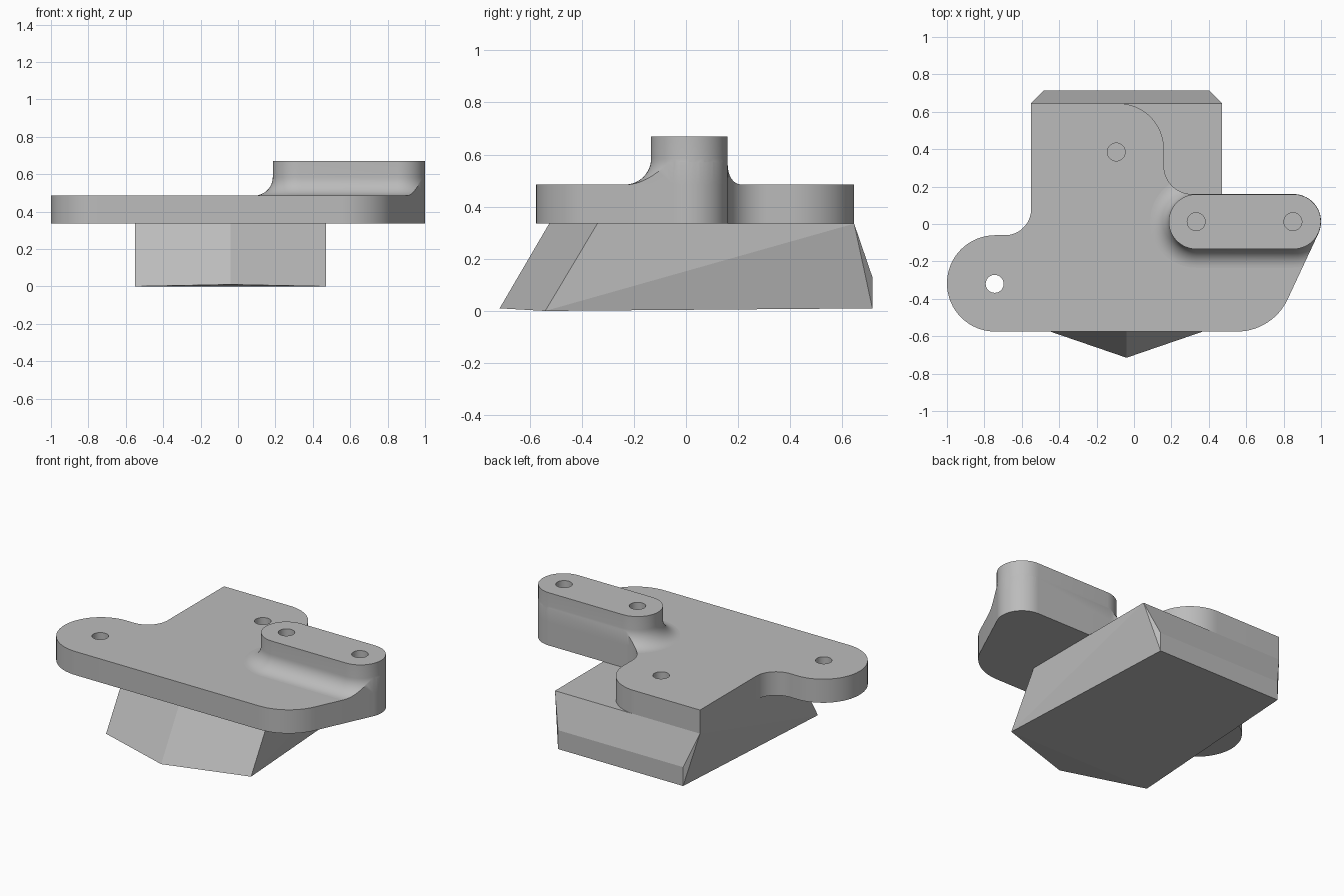
import bpy
import bmesh
from math import sin, cos, pi, radians

cube = bpy.data.objects.get("Cube")
if cube:
    bpy.data.objects.remove(cube, do_unlink=True)

# One plain grey for the whole casting
GREY = (0.5, 0.5, 0.5, 1.0)
grey = bpy.data.materials.new("plain_grey")
grey.use_nodes = True
grey.diffuse_color = GREY
grey.node_tree.nodes["Principled BSDF"].inputs["Base Color"].default_value = GREY

BLOCK_TOP, PLATE_TOP, BOSS_TOP = 0.335, 0.485, 0.67
FILLET = 0.1
BOSS_LEFT, BOSS_RIGHT, BOSS_Y, BOSS_R = 0.3325, 0.8525, 0.0125, 0.1475
HOLE_R = 0.048


def arc(cx, cy, r, start, end, steps=20):
    """Points on an arc, angles in degrees."""
    angles = [radians(start + (end - start) * i / steps) for i in range(steps + 1)]
    return [(cx + r * cos(a), cy + r * sin(a)) for a in angles]


def make_object(name, bm):
    bmesh.ops.recalc_face_normals(bm, faces=bm.faces)
    mesh = bpy.data.meshes.new(name)
    bm.to_mesh(mesh)
    bm.free()
    obj = bpy.data.objects.new(name, mesh)
    obj.data.materials.append(grey)
    bpy.context.collection.objects.link(obj)
    return obj


def loft(name, loops):
    """Skin a stack of (outline, height) loops and cap both ends."""
    bm = bmesh.new()
    rings = [[bm.verts.new((x, y, z)) for x, y in pts] for pts, z in loops]
    n = len(rings[0])
    for low, high in zip(rings, rings[1:]):
        for i in range(n):
            j = (i + 1) % n
            bm.faces.new((low[i], low[j], high[j], high[i]))
    bm.faces.new(rings[0][::-1])
    bm.faces.new(rings[-1])
    return make_object(name, bm)


def select_only(obj):
    bpy.ops.object.select_all(action='DESELECT')
    obj.select_set(True)
    bpy.context.view_layer.objects.active = obj


def boolean(obj, cutter, operation):
    cutter.hide_render = True
    mod = obj.modifiers.new("cut", 'BOOLEAN')
    mod.object, mod.operation, mod.solver = cutter, operation, 'EXACT'
    select_only(obj)
    bpy.ops.object.modifier_apply(modifier=mod.name)
    bpy.data.objects.remove(cutter, do_unlink=True)


def drill(obj, x, y):
    ring = arc(x, y, HOLE_R, 0, 360, 32)[:-1]
    boolean(obj, loft("drill", [(ring, 0.2), (ring, 0.9)]), 'DIFFERENCE')


def smooth(obj):
    select_only(obj)
    bpy.ops.object.shade_smooth_by_angle(angle=radians(30))


def stadium(r):
    return (arc(BOSS_RIGHT, BOSS_Y, r, -90, 90, 24)
            + arc(BOSS_LEFT, BOSS_Y, r, 90, 270, 24))


# Mounting plate outline, running counter-clockwise from the right lobe
outline = (arc(-0.7425, -0.3175, 0.2575, 90, 270, 32)
           + arc(0.55, -0.275, 0.30, -90, -25.1)
           + arc(BOSS_RIGHT, BOSS_Y, BOSS_R, -25.1, 90)
           + arc(0.31, 0.31, 0.15, 270, 180)
           + arc(-0.085, 0.40, 0.245, 0, 90)
           + [(-0.55, 0.645)]
           + arc(-0.69, 0.08, 0.14, 0, -90))
plate = loft("mounting_plate", [(outline, BLOCK_TOP), (outline, PLATE_TOP)])
for x, y in ((-0.745, -0.32), (-0.095, 0.385)):
    drill(plate, x, y)
smooth(plate)

# Raised boss with a flared foot, trimmed to the plate outline
inner_r = BOSS_R - 0.001
flare = []
for i in range(13):
    a = pi / 2 * (1 - i / 12)
    flare.append((stadium(inner_r + FILLET * (1 - cos(a))),
                  PLATE_TOP + FILLET * (1 - sin(a))))
boss = loft("raised_boss", flare + [(stadium(inner_r), BOSS_TOP)])
boolean(boss, loft("trim", [(outline, 0.3), (outline, 0.9)]), 'INTERSECT')
for x in (BOSS_LEFT, BOSS_RIGHT - 0.003):
    drill(boss, x, BOSS_Y)
smooth(boss)

# Base block: pointed sloping nose, sloping back with pinched corners
MID_X, HALF = -0.04, 0.51
corners = [(MID_X, -0.525, BLOCK_TOP), (MID_X, -0.715, 0.01)]
for side in (-1, 1):
    wide, narrow = MID_X + side * HALF, MID_X + side * (HALF - 0.07)
    corners += [(wide, 0.645, BLOCK_TOP), (wide, -0.34, BLOCK_TOP),
                (wide, -0.54, 0), (narrow, 0.715, 0.13), (narrow, 0.715, 0.01)]
bm = bmesh.new()
for co in corners:
    bm.verts.new(co)
bmesh.ops.convex_hull(bm, input=bm.verts)
bmesh.ops.dissolve_limit(bm, angle_limit=radians(0.5), verts=bm.verts, edges=bm.edges)
block = make_object("base_block", bm)
